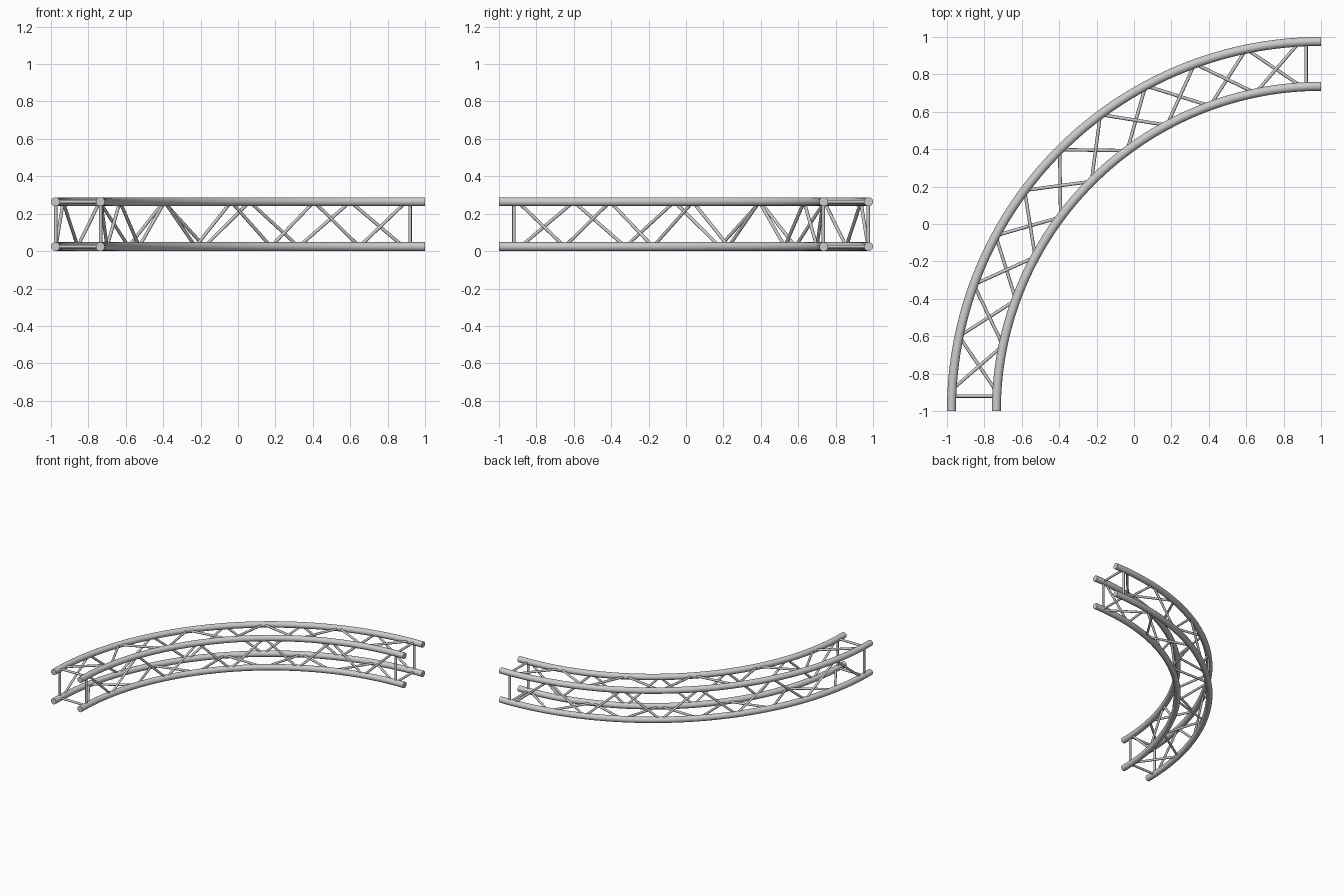
import bpy, bmesh, math
from mathutils import Vector

if "Cube" in bpy.data.objects:
    bpy.data.objects.remove(bpy.data.objects["Cube"])

CX, CY = 1.0, -1.0             # centre of the quarter circle
R_OUT, R_IN = 1.976, 1.736     # chord centre lines
Z_LOW, Z_TOP = 0.024, 0.264
R_CHORD, R_BRACE = 0.024, 0.009
BAYS, A0 = 10, math.radians(10 / 3)
STEP = math.radians(25 / 3)


def point(radius, angle, z):
    return Vector((CX - radius * math.cos(angle), CY + radius * math.sin(angle), z))


def finish(name, bm):
    bmesh.ops.recalc_face_normals(bm, faces=bm.faces[:])
    me = bpy.data.meshes.new(name)
    bm.to_mesh(me)
    bm.free()
    ob = bpy.data.objects.new(name, me)
    bpy.context.scene.collection.objects.link(ob)
    bpy.ops.object.select_all(action='DESELECT')
    bpy.context.view_layer.objects.active = ob
    ob.select_set(True)
    bpy.ops.object.shade_smooth_by_angle(angle=math.radians(40))


def chord(name, radius, z, segs=64, sides=20):
    bm = bmesh.new()
    rings = []
    for i in range(segs + 1):
        a = math.pi / 2 * i / segs
        ring = []
        for k in range(sides):
            t = 2 * math.pi * k / sides
            ring.append(bm.verts.new(point(radius + R_CHORD * math.cos(t), a,
                                           z + R_CHORD * math.sin(t))))
        rings.append(ring)
    for r0, r1 in zip(rings, rings[1:]):
        for k in range(sides):
            n = (k + 1) % sides
            bm.faces.new((r0[k], r0[n], r1[n], r1[k]))
    bm.faces.new(rings[0])
    bm.faces.new(rings[-1])
    finish(name, bm)


def rod(bm, p, q, sides=12):
    d = q - p
    rot = d.to_track_quat('Z', 'Y').to_matrix().to_4x4()
    rot.translation = (p + q) / 2
    bmesh.ops.create_cone(bm, cap_ends=True, segments=sides, radius1=R_BRACE,
                          radius2=R_BRACE, depth=d.length, matrix=rot)


# Four curved main tubes, listed around the square cross-section
corners = [("inner_top", R_IN, Z_TOP), ("outer_top", R_OUT, Z_TOP),
           ("outer_bottom", R_OUT, Z_LOW), ("inner_bottom", R_IN, Z_LOW)]
for name, r, z in corners:
    chord(name + "_chord", r, z)

# Zigzag bracing on each of the four sides
faces = ["top", "outer", "bottom", "inner"]
for s, side in enumerate(faces):
    ends = (corners[(s + 1) % 4], corners[s])
    bm = bmesh.new()
    for i in range(BAYS):
        _, r0, z0 = ends[i % 2]
        _, r1, z1 = ends[(i + 1) % 2]
        rod(bm, point(r0, A0 + i * STEP, z0), point(r1, A0 + (i + 1) * STEP, z1))
    finish(side + "_zigzag_braces", bm)

# Square frame of straight rods near each end
for name, flip in (("front_end_frame", False), ("right_end_frame", True)):
    bm = bmesh.new()
    pts = []
    for _, r, z in corners:
        a = math.asin(0.08 / r)
        pts.append(point(r, math.pi / 2 - a if flip else a, z))
    for i in range(4):
        rod(bm, pts[i], pts[(i + 1) % 4])
    finish(name, bm)
